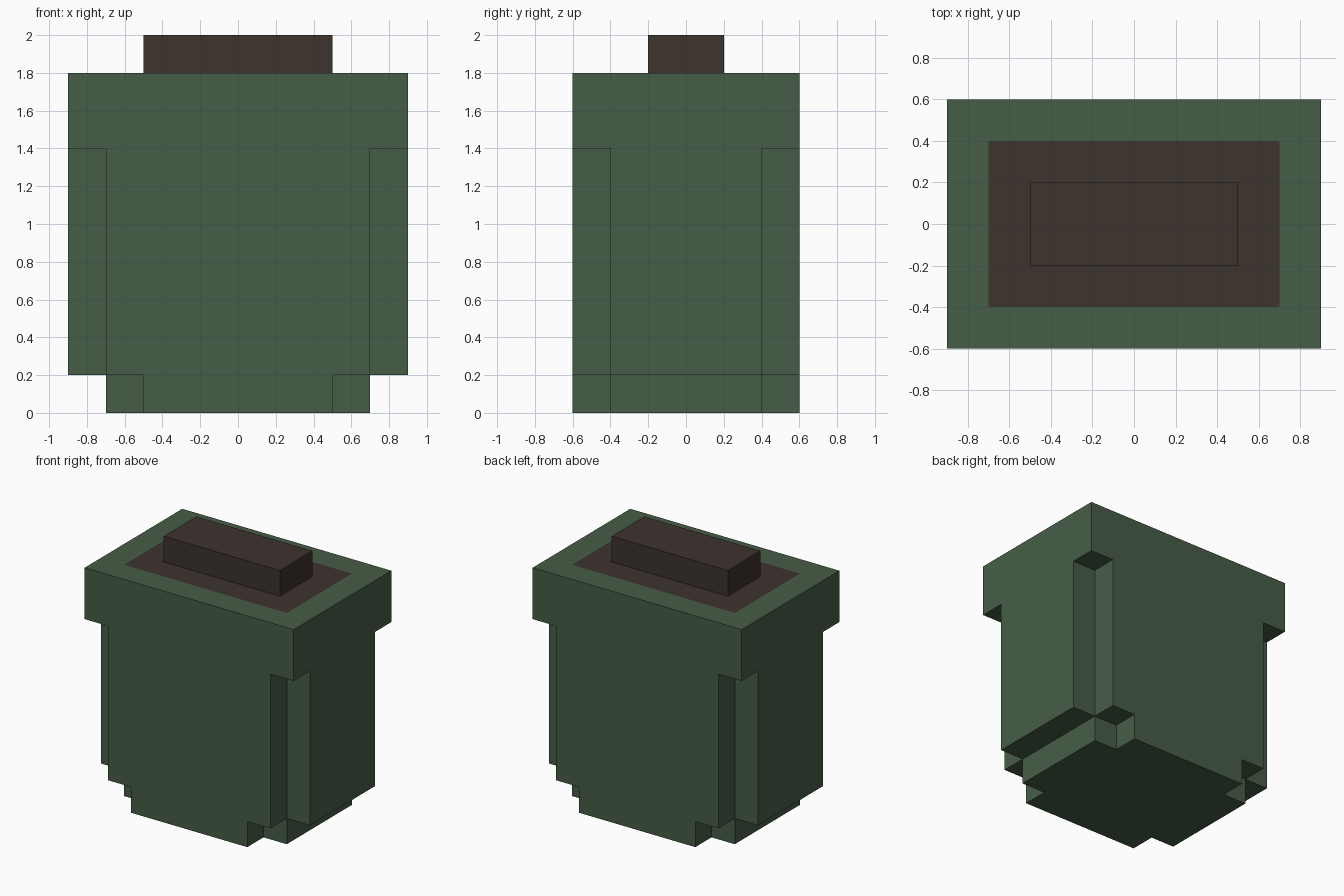
import bpy, bmesh
from mathutils import Vector

if "Cube" in bpy.data.objects:
    bpy.data.objects.remove(bpy.data.objects["Cube"])


def material(name, rgb):
    m = bpy.data.materials.new(name)
    m.diffuse_color = (*rgb, 1)
    m.use_nodes = True
    m.node_tree.nodes["Principled BSDF"].inputs["Base Color"].default_value = m.diffuse_color
    return m


green = material("dark green", (0.062, 0.108, 0.062))
brown = material("dark brown", (0.045, 0.033, 0.027))


def make_object(name, bm, mats):
    mesh = bpy.data.meshes.new(name)
    bm.to_mesh(mesh)
    bm.free()
    for m in mats:
        mesh.materials.append(m)
    obj = bpy.data.objects.new(name, mesh)
    bpy.context.collection.objects.link(obj)
    return obj


# Body: stepped block described by its solid cells, keeping only the outer skin
XS = [-0.9, -0.7, -0.5, 0.5, 0.7, 0.9]
YS = [-0.6, -0.4, 0.4, 0.6]
ZS = [0, 0.2, 1.4, 1.8]
AXES = (XS, YS, ZS)


def solid(c):
    if any(not 0 <= c[a] < len(AXES[a]) - 1 for a in range(3)):
        return False
    x, y, z = ((AXES[a][c[a]] + AXES[a][c[a] + 1]) / 2 for a in range(3))
    x, y = abs(x), abs(y)
    if z > 1.4:                      # full-size lid
        return True
    step = 0 if z > 0.2 else 0.2     # foot is narrower than the middle
    return x < 0.9 - step and (x < 0.7 - step or y < 0.4)


bm = bmesh.new()
for i in range(len(XS) - 1):
    for j in range(len(YS) - 1):
        for k in range(len(ZS) - 1):
            cell = (i, j, k)
            if not solid(cell):
                continue
            for a in range(3):
                for side in (0, 1):
                    near = list(cell)
                    near[a] += 2 * side - 1
                    if solid(near):
                        continue
                    b, c = (a + 1) % 3, (a + 2) % 3
                    corners = []
                    for u, v in ((0, 0), (1, 0), (1, 1), (0, 1)):
                        p = Vector()
                        p[a] = AXES[a][cell[a] + side]
                        p[b] = AXES[b][cell[b] + u]
                        p[c] = AXES[c][cell[c] + v]
                        corners.append(bm.verts.new(p))
                    face = bm.faces.new(corners if side else corners[::-1])
                    # Brown panel set into the middle of the lid
                    m = face.calc_center_median()
                    if m.z > 1.79 and abs(m.x) < 0.7 and abs(m.y) < 0.4:
                        face.material_index = 1
bmesh.ops.remove_doubles(bm, verts=bm.verts[:], dist=0.001)
make_object("stepped_body", bm, [green, brown])

# Raised block on the lid
bm = bmesh.new()
bmesh.ops.create_cube(bm, size=1)
for v in bm.verts:
    v.co = (v.co.x * 1.0, v.co.y * 0.4, 1.9 + v.co.z * 0.2)
make_object("top_block", bm, [brown])
